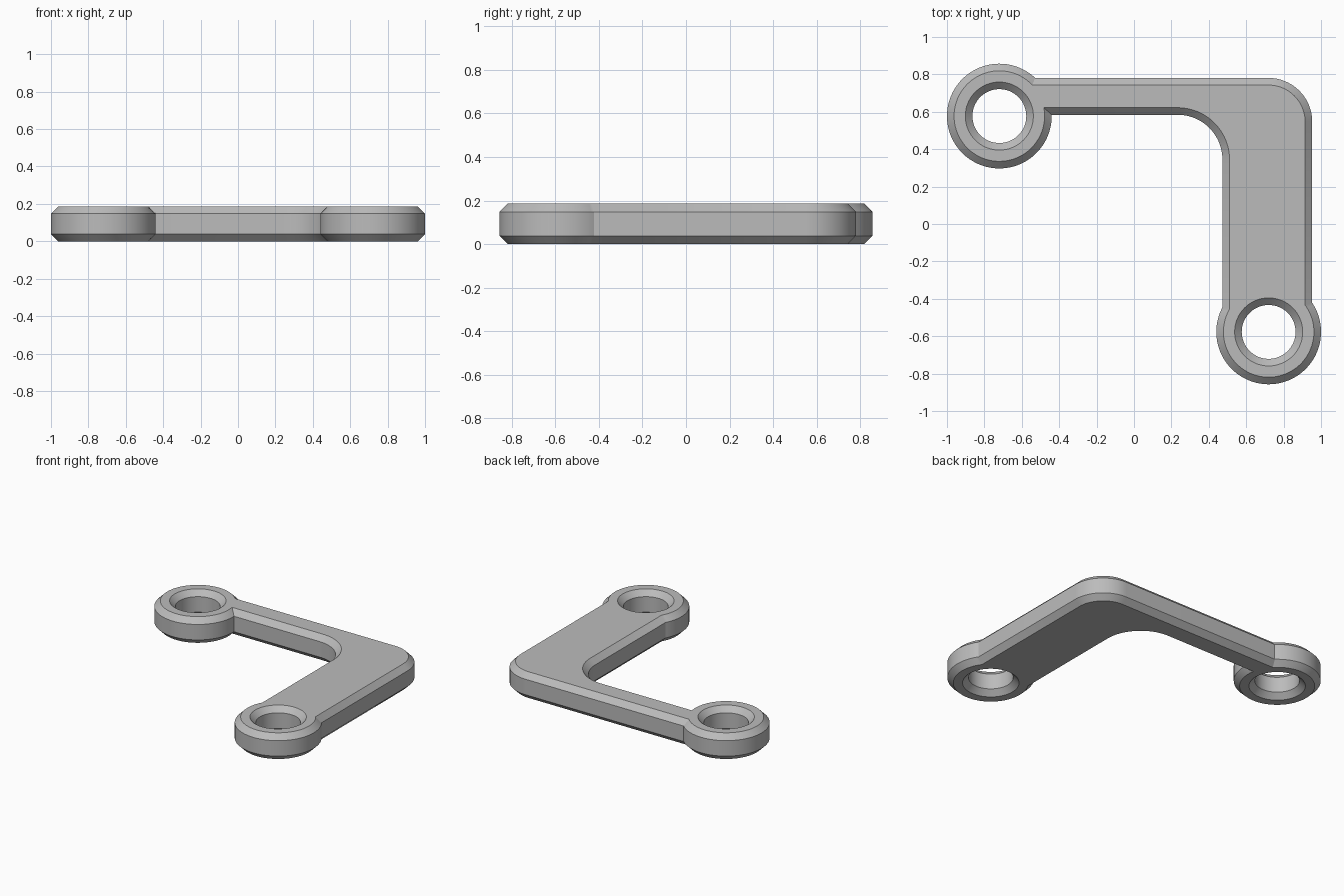
import bpy, bmesh, math

if "Cube" in bpy.data.objects:
    bpy.data.objects.remove(bpy.data.objects["Cube"])

H, C = 0.186, 0.038             # thickness, chamfer
R, HOLE = 0.28, 0.144           # boss radius, bore radius
A, B = (-0.72, 0.577), (0.72, -0.577)   # boss centres
Y0, Y1 = 0.584, 0.781           # long arm edges
X0, X1 = 0.473, 0.953           # wide arm edges
R_IN, R_OUT = 0.24, 0.235       # elbow radii


def arc(c, r, a0, a1, n):
    return [(c[0] + r * math.cos(a0 + (a1 - a0) * i / n),
             c[1] + r * math.sin(a0 + (a1 - a0) * i / n)) for i in range(n + 1)]


def outline(d):
    """Bracket outline moved inward by d, counter-clockwise."""
    r = R - d
    # boss A: from the arm's upper edge round to its lower edge
    a0 = math.asin((Y1 - d - A[1]) / r)
    a1 = math.asin((Y0 + d - A[1]) / r) + 2 * math.pi
    # boss B: from the arm's left edge round to its right edge
    b0 = math.acos((X0 + d - B[0]) / r)
    b1 = 2 * math.pi + math.acos((X1 - d - B[0]) / r)
    return (arc(A, r, a0, a1, 72)
            + arc((X0 - R_IN, Y0 - R_IN), R_IN + d, math.pi / 2, 0, 24)
            + arc(B, r, b0, b1, 72)
            + arc((X1 - R_OUT, Y1 - R_OUT), R_OUT - d, 0, math.pi / 2, 24))


def bore(c):
    return lambda d: arc(c, HOLE + d, 0, 2 * math.pi * 63 / 64, 63)


bm = bmesh.new()
caps = {0: [], 3: []}
for shape in (outline, bore(A), bore(B)):
    # chamfer, wall, chamfer
    rings = [[bm.verts.new((x, y, z)) for x, y in shape(d)]
             for d, z in ((C, 0), (0, C), (0, H - C), (C, H))]
    n = len(rings[0])
    for lo, hi in zip(rings, rings[1:]):
        for i in range(n):
            j = (i + 1) % n
            bm.faces.new((lo[i], lo[j], hi[j], hi[i]))
    for k in caps:
        caps[k] += [bm.edges.get((rings[k][i], rings[k][(i + 1) % n])) for i in range(n)]
# flat top and bottom with the bores left open
for k, edges in caps.items():
    bmesh.ops.triangle_fill(bm, use_beauty=True, edges=edges, normal=(0, 0, 1 if k else -1))
bmesh.ops.recalc_face_normals(bm, faces=bm.faces)

mesh = bpy.data.meshes.new("corner_bracket")
bm.to_mesh(mesh)
bm.free()
bracket = bpy.data.objects.new("corner_bracket", mesh)
bpy.context.collection.objects.link(bracket)

grey = bpy.data.materials.new("grey")
grey.diffuse_color = (0.5, 0.5, 0.5, 1)
grey.use_nodes = True
grey.node_tree.nodes["Principled BSDF"].inputs["Base Color"].default_value = grey.diffuse_color
mesh.materials.append(grey)

bpy.context.view_layer.objects.active = bracket
bracket.select_set(True)
bpy.ops.object.shade_smooth_by_angle(angle=math.radians(25))
